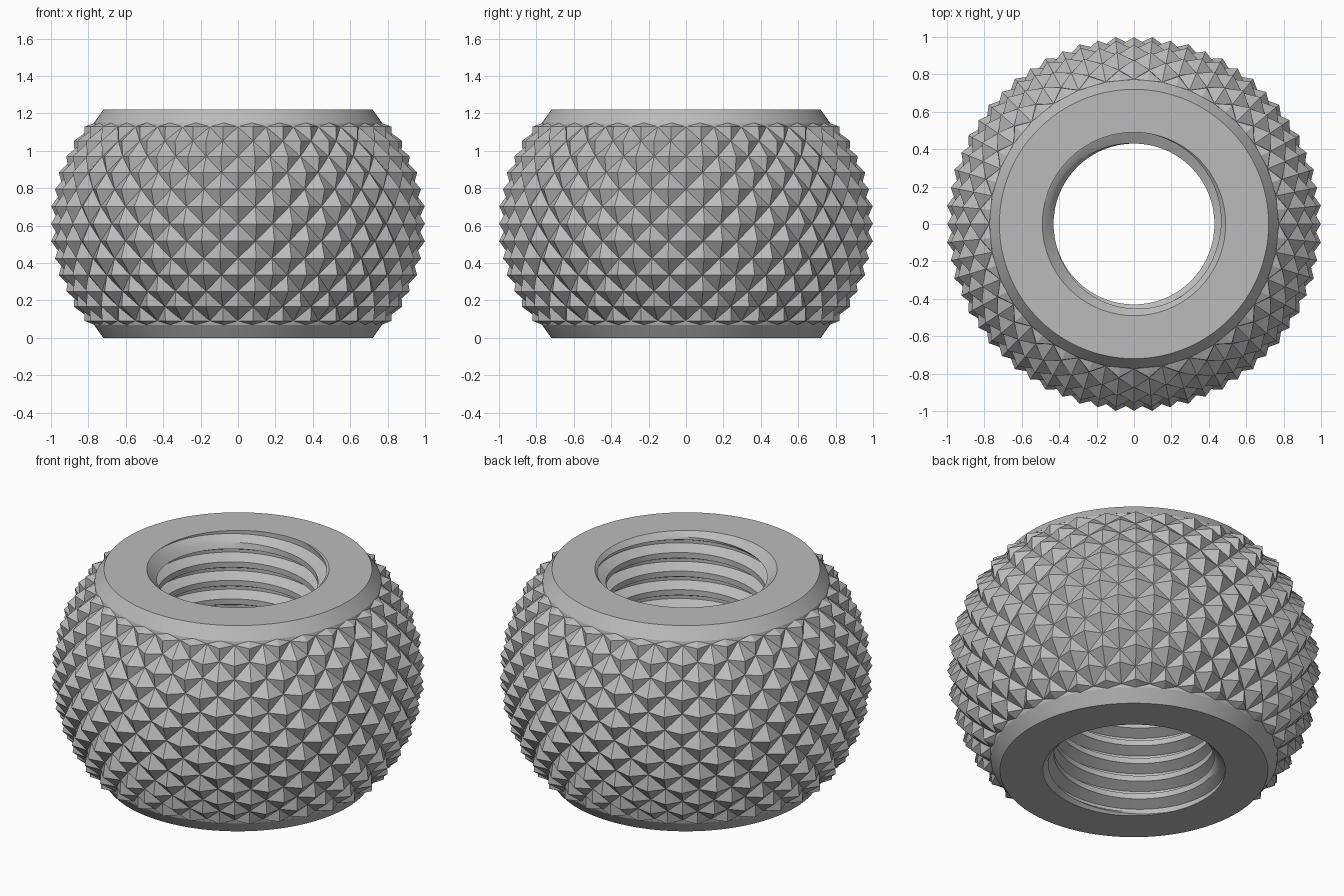
import bpy, bmesh
from math import sin, cos, pi, tau

cube = bpy.data.objects.get("Cube")
if cube:
    bpy.data.objects.remove(cube)

HEIGHT, MID = 1.22, 0.61
BORE, ROOT = 0.43, 0.49            # thread crest and root radii
RIM, COLLAR, COLLAR_H = 0.72, 0.77, 0.07

steel = bpy.data.materials.new("grey_steel")
steel.use_nodes = True
grey = (0.5, 0.5, 0.5, 1)
steel.diffuse_color = grey
steel.node_tree.nodes["Principled BSDF"].inputs["Base Color"].default_value = grey


def polar(r, a, z):
    return (r * cos(a), r * sin(a), z)


def finish(bm, name, smooth=None):
    bmesh.ops.remove_doubles(bm, verts=bm.verts, dist=1e-5)
    mesh = bpy.data.meshes.new(name)
    bm.to_mesh(mesh)
    bm.free()
    mesh.materials.append(steel)
    ob = bpy.data.objects.new(name, mesh)
    bpy.context.collection.objects.link(ob)
    if smooth:
        bpy.ops.object.select_all(action="DESELECT")
        ob.select_set(True)
        bpy.context.view_layer.objects.active = ob
        bpy.ops.object.shade_smooth_by_angle(angle=smooth)
    return ob


# Knurled body: a checkerboard of peaks and valleys on a barrel-shaped grid
COLS, ROWS, BARREL, DEPTH = 64, 6, 0.84, 0.05
STEP = 0.111


def knurl_ring(bm, k):
    t = k * STEP
    ring = []
    for i in range(COLS):
        peak = (i + k) % 2 == 1
        r = 1.004 - BARREL + BARREL * cos(t) - (0 if peak else DEPTH)
        ring.append(bm.verts.new(polar(r, tau * i / COLS, MID + BARREL * sin(t))))
    return ring


def plain_ring(bm, z):
    return [bm.verts.new(polar(COLLAR, tau * i / COLS, z)) for i in range(COLS)]


bm = bmesh.new()
rings = [plain_ring(bm, COLLAR_H)]
rings += [knurl_ring(bm, k) for k in range(-ROWS, ROWS + 1)]
rings.append(plain_ring(bm, HEIGHT - COLLAR_H))
for n, (low, high) in enumerate(zip(rings, rings[1:])):
    for i in range(COLS):
        j = (i + 1) % COLS
        a, b, c, d = low[i], low[j], high[j], high[i]
        # Each cell is split along its valley-to-valley diagonal
        if (i + n - 1 - ROWS) % 2 == 0:
            tris = ((a, b, c), (a, c, d))
        else:
            tris = ((a, b, d), (b, c, d))
        for tri in tris:
            bm.faces.new(tri)
finish(bm, "knurled_body")


# Collars: chamfered outer band and flat ring face at each end
def collar(name, top):
    bm = bmesh.new()
    segs = 128
    profile = [(COLLAR, COLLAR_H), (RIM, 0), (ROOT, 0)]
    for i in range(segs):
        a0, a1 = tau * i / segs, tau * (i + 1) / segs
        for (r0, z0), (r1, z1) in zip(profile, profile[1:]):
            if top:
                z0, z1 = HEIGHT - z0, HEIGHT - z1
            quad = [polar(r0, a0, z0), polar(r1, a0, z1),
                    polar(r1, a1, z1), polar(r0, a1, z0)]
            if not top:
                quad.reverse()
            bm.faces.new([bm.verts.new(p) for p in reversed(quad)])
    finish(bm, name, 0.5)


collar("bottom_collar", False)
collar("top_collar", True)

# Threaded bore: a helical trapezoid profile with countersunk ends
PITCH, SEGS = 0.11, 128
CREST, FLANK = 0.3, 0.27           # fractions of the pitch


def thread_radius(f):
    if f < CREST:
        return BORE
    if f < CREST + FLANK:
        return BORE + (ROOT - BORE) * (f - CREST) / FLANK
    if f < 1 - FLANK:
        return ROOT
    return BORE + (ROOT - BORE) * (1 - f) / FLANK


marks = [0, CREST, CREST + FLANK / 2, CREST + FLANK, 1 - FLANK, 1 - FLANK / 2]
turns = range(-2, int(HEIGHT / PITCH) + 2)
bm = bmesh.new()
columns = []
for i in range(SEGS + 1):
    a = tau * i / SEGS
    column = []
    for turn in turns:
        for f in marks:
            z = min(max((turn + f + i / SEGS) * PITCH, 0), HEIGHT)
            sink = ROOT - min(z, HEIGHT - z)
            column.append(bm.verts.new(polar(max(thread_radius(f), sink), a, z)))
    columns.append(column)
for left, right in zip(columns, columns[1:]):
    for j in range(len(left) - 1):
        quad = [left[j], left[j + 1], right[j + 1], right[j]]
        heights = [v.co.z for v in quad]
        if max(heights) - min(heights) > 1e-6:
            bm.faces.new(quad)
bmesh.ops.dissolve_degenerate(bm, dist=1e-6, edges=bm.edges)
finish(bm, "threaded_bore", 0.5)
